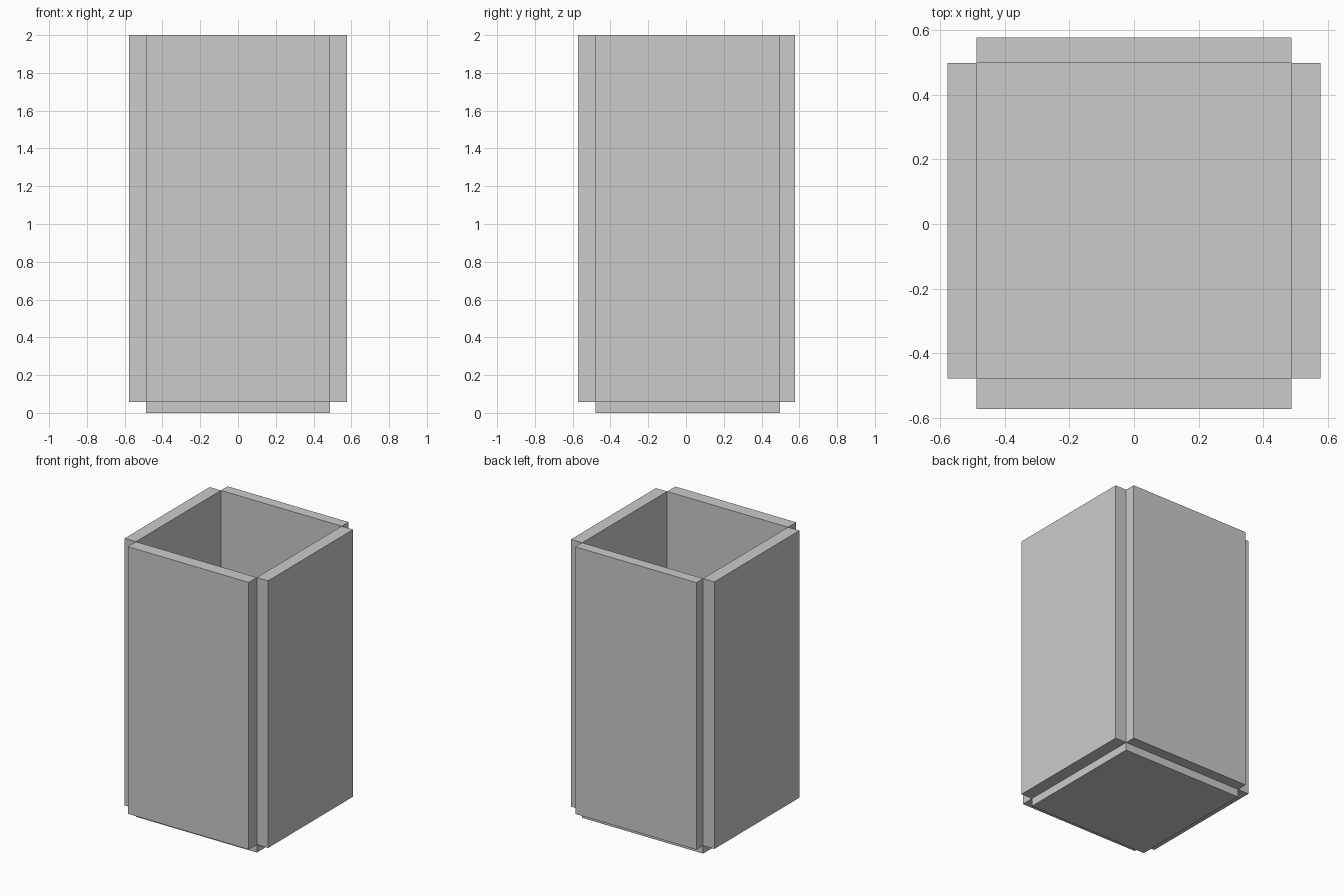
import bpy
import bmesh
from mathutils import Vector

if "Cube" in bpy.data.objects:
    bpy.data.objects.remove(bpy.data.objects["Cube"])


def box(name, lo, hi):
    """Flat-faced box between two corners."""
    lo, hi = Vector(lo), Vector(hi)
    bm = bmesh.new()
    bmesh.ops.create_cube(bm, size=1)
    for v in bm.verts:
        v.co = [a + (b - a) * (c + 0.5) for a, b, c in zip(lo, hi, v.co)]
    mesh = bpy.data.meshes.new(name)
    bm.to_mesh(mesh)
    bm.free()
    ob = bpy.data.objects.new(name, mesh)
    bpy.context.collection.objects.link(ob)
    return ob


# Inner cavity and outer limits
X_IN, X_OUT = 0.486, 0.577
Y_FRONT, Y_BACK = -0.478, 0.498
Y_MIN, Y_MAX = -0.572, 0.576
FLOOR, TOP = 0.058, 2.0

# Floor slab, sitting below the wall panels
box("floor_panel", (-X_IN, Y_FRONT, 0), (X_IN, Y_BACK, FLOOR))

# Front and back walls
box("front_panel", (-X_IN, Y_MIN, FLOOR), (X_IN, Y_FRONT, TOP))
box("back_panel", (-X_IN, Y_BACK, FLOOR), (X_IN, Y_MAX, TOP))

# Side walls, leaving notched corners
for name, a, b in (("left_panel", -X_OUT, -X_IN), ("right_panel", X_IN, X_OUT)):
    box(name, (a, Y_FRONT, FLOOR), (b, Y_BACK, TOP))
